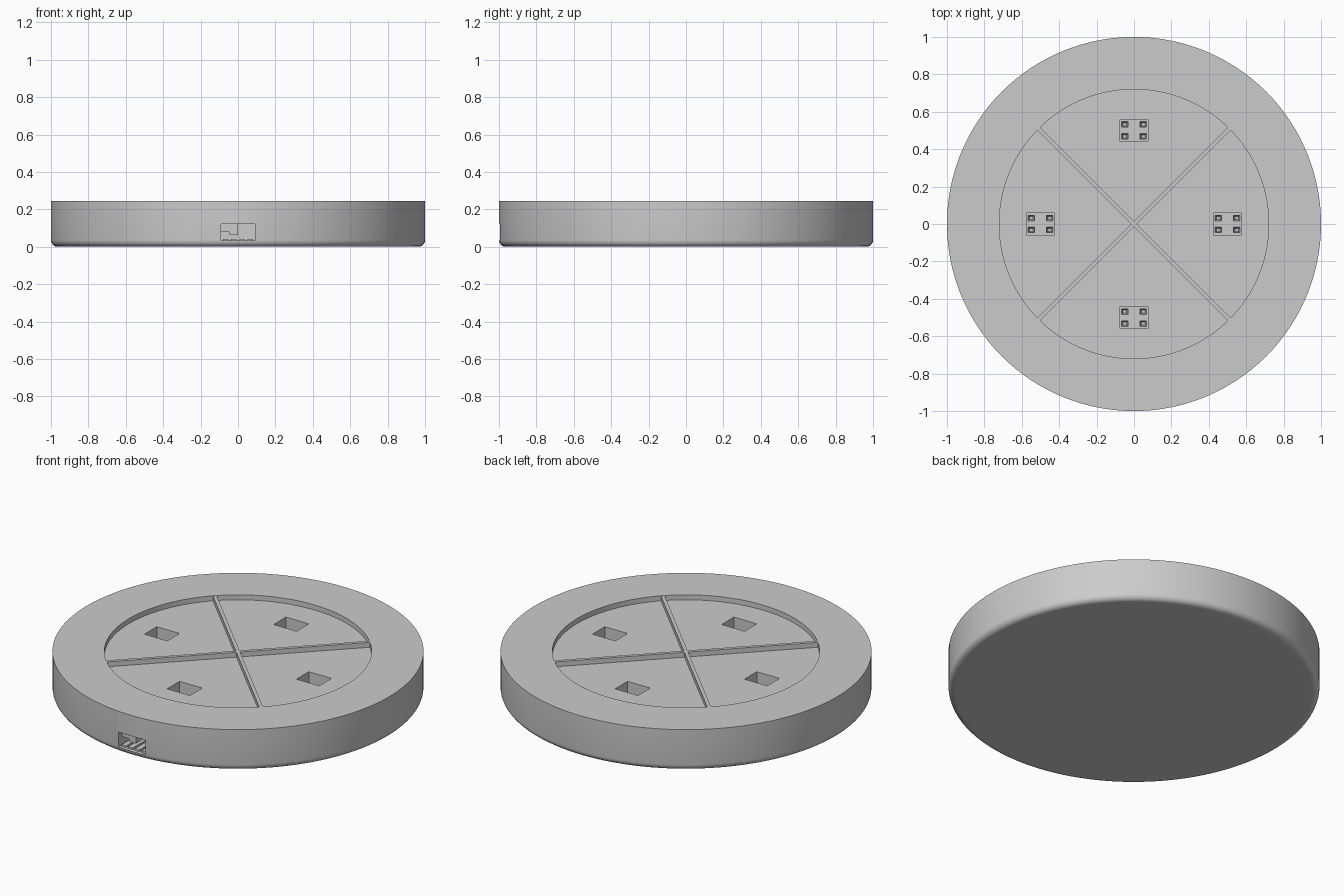
import bpy, bmesh, math
from mathutils import Matrix, Vector

cube = bpy.data.objects.get("Cube")
if cube:
    bpy.data.objects.remove(cube, do_unlink=True)

TOP, FLOOR, PIT = 0.245, 0.215, 0.10
RECESS = 0.72

grey = bpy.data.materials.new("plain grey")
grey.use_nodes = True
tint = (0.6, 0.6, 0.6, 1)
grey.diffuse_color = tint
grey.node_tree.nodes["Principled BSDF"].inputs["Base Color"].default_value = tint


def finish(name, bm):
    bmesh.ops.recalc_face_normals(bm, faces=bm.faces)
    mesh = bpy.data.meshes.new(name)
    bm.to_mesh(mesh)
    bm.free()
    mesh.materials.append(grey)
    obj = bpy.data.objects.new(name, mesh)
    bpy.context.collection.objects.link(obj)
    return obj


def add_box(bm, centre, size, angle=0.0):
    m = (Matrix.Translation(centre) @ Matrix.Rotation(angle, 4, "Z")
         @ Matrix.Diagonal((*size, 1)))
    return bmesh.ops.create_cube(bm, size=1, matrix=m)["verts"]


def carve(target, bm):
    cutter = finish("cutter", bm)
    cutter.hide_render = True
    mod = target.modifiers.new("carve", "BOOLEAN")
    mod.operation, mod.solver, mod.object = "DIFFERENCE", "EXACT", cutter
    bpy.ops.object.select_all(action="DESELECT")
    bpy.context.view_layer.objects.active = target
    target.select_set(True)
    bpy.ops.object.modifier_apply(modifier=mod.name)
    bpy.data.objects.remove(cutter, do_unlink=True)


# Round base: rounded lower edge, flat rim and shallow recess
r = 0.035
profile = [(0.94, 0)]
for i in range(7):
    a = math.radians(15 * i)
    profile.append((1 - r + r * math.sin(a), r - r * math.cos(a)))
profile += [(1, TOP), (RECESS, TOP), (RECESS, FLOOR)]
bm = bmesh.new()
pts = [bm.verts.new((x, 0, z)) for x, z in profile]
line = [bm.edges.new(pair) for pair in zip(pts, pts[1:])]
bmesh.ops.spin(bm, geom=pts + line, cent=(0, 0, 0), axis=(0, 0, 1),
               angle=math.tau, steps=128, use_merge=True)
bmesh.ops.remove_doubles(bm, verts=bm.verts, dist=1e-5)
bmesh.ops.holes_fill(bm, edges=[e for e in bm.edges if e.is_boundary], sides=0)
base = finish("round_base", bm)

# Four pits in the recess floor and one port in the front wall
centres = [(0.5, 0), (-0.5, 0), (0, 0.5), (0, -0.5)]
bm = bmesh.new()
for x, y in centres:
    add_box(bm, (x, y, (PIT + TOP) / 2), (0.15, 0.116, TOP - PIT))
add_box(bm, (0, -0.95, 0.077), (0.18, 0.3, 0.09))
carve(base, bm)

# Four tapered sockets in the floor of each pit
bm = bmesh.new()
for x, y in centres:
    for sx in (-1, 1):
        for sy in (-1, 1):
            mid = Vector((x + sx * 0.049, y + sy * 0.032, PIT - 0.01))
            for v in add_box(bm, mid, (0.044, 0.036, 0.06)):
                if v.co.z < mid.z:
                    v.co.x = mid.x + (v.co.x - mid.x) * 0.45
                    v.co.y = mid.y + (v.co.y - mid.y) * 0.45
carve(base, bm)
bpy.ops.object.shade_smooth_by_angle(angle=math.radians(30))

# Crossed dividers level with the rim
bm = bmesh.new()
half = RECESS + 0.002
w = 0.01
outline = [(half, -w), (half, w), (w, w), (w, half), (-w, half), (-w, w),
           (-half, w), (-half, -w), (-w, -w), (-w, -half), (w, -half), (w, -w)]
face = bm.faces.new([bm.verts.new((x, y, FLOOR - 0.002)) for x, y in outline])
up = bmesh.ops.extrude_face_region(bm, geom=[face])["geom"]
bmesh.ops.translate(bm, verts=[g for g in up if isinstance(g, bmesh.types.BMVert)],
                    vec=(0, 0, TOP - FLOOR + 0.001))
bmesh.ops.rotate(bm, verts=bm.verts, matrix=Matrix.Rotation(math.pi / 4, 3, "Z"))
finish("crossed_dividers", bm)

# Stepped block in the upper corner of the port
bm = bmesh.new()
add_box(bm, (-0.0675, -0.88, 0.101), (0.045, 0.16, 0.042))
add_box(bm, (-0.0225, -0.88, 0.092), (0.045, 0.16, 0.06))
finish("port_block", bm)

# Row of contacts on the port floor
bm = bmesh.new()
for i in range(4):
    add_box(bm, (-0.066 + i * 0.044, -0.89, 0.036), (0.03, 0.18, 0.012))
finish("port_contacts", bm)
